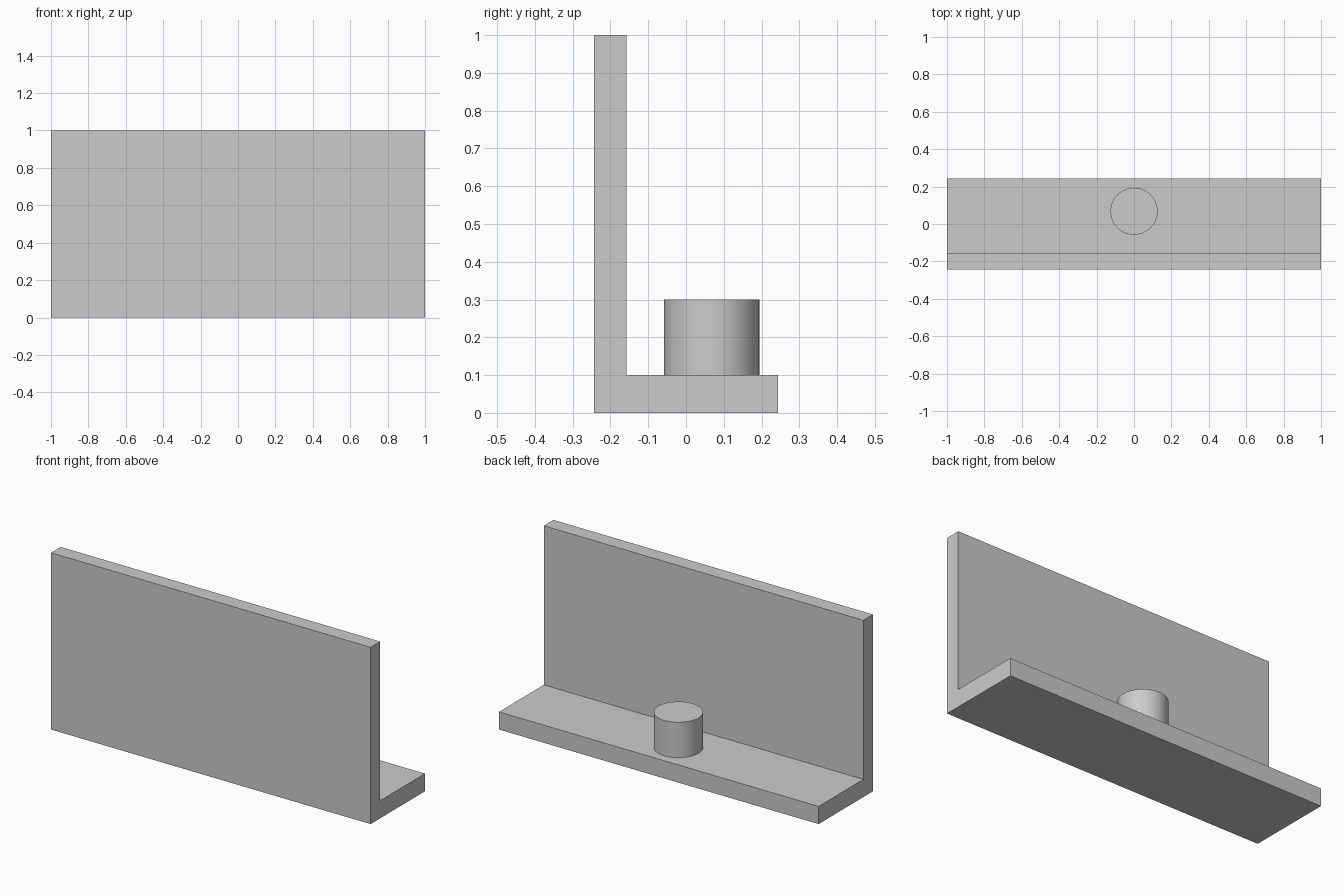
import bpy
import bmesh
import math

old = bpy.data.objects.get("Cube")
if old:
    bpy.data.objects.remove(old, do_unlink=True)

GREY = (0.6, 0.6, 0.6, 1.0)
mat = bpy.data.materials.new("light grey")
mat.use_nodes = True
mat.diffuse_color = GREY
mat.node_tree.nodes["Principled BSDF"].inputs["Base Color"].default_value = GREY

HALF_LENGTH, HALF_DEPTH, HEIGHT = 1.0, 0.243, 1.0
WALL_BACK, BASE_TOP = -0.157, 0.1

# L-shaped bracket: a side profile extruded along x
profile = [(-HALF_DEPTH, 0), (HALF_DEPTH, 0), (HALF_DEPTH, BASE_TOP),
           (WALL_BACK, BASE_TOP), (WALL_BACK, HEIGHT), (-HALF_DEPTH, HEIGHT)]
bm = bmesh.new()
face = bm.faces.new([bm.verts.new((-HALF_LENGTH, y, z)) for y, z in profile])
extruded = bmesh.ops.extrude_face_region(bm, geom=[face], use_keep_orig=True)
moved = [v for v in extruded["geom"] if isinstance(v, bmesh.types.BMVert)]
bmesh.ops.translate(bm, verts=moved, vec=(2 * HALF_LENGTH, 0, 0))
bmesh.ops.recalc_face_normals(bm, faces=bm.faces)
mesh = bpy.data.meshes.new("angle_bracket")
bm.to_mesh(mesh)
bm.free()
bracket = bpy.data.objects.new("angle_bracket", mesh)
bpy.context.collection.objects.link(bracket)
mesh.materials.append(mat)

# Round peg standing on the base
PEG_TOP = 0.3
bpy.ops.mesh.primitive_cylinder_add(
    vertices=64, radius=0.126, depth=PEG_TOP - BASE_TOP,
    location=(0, 0.068, (PEG_TOP + BASE_TOP) / 2))
peg = bpy.context.object
peg.name = "round_peg"
peg.data.materials.append(mat)
bpy.ops.object.shade_smooth_by_angle(angle=math.radians(30))
